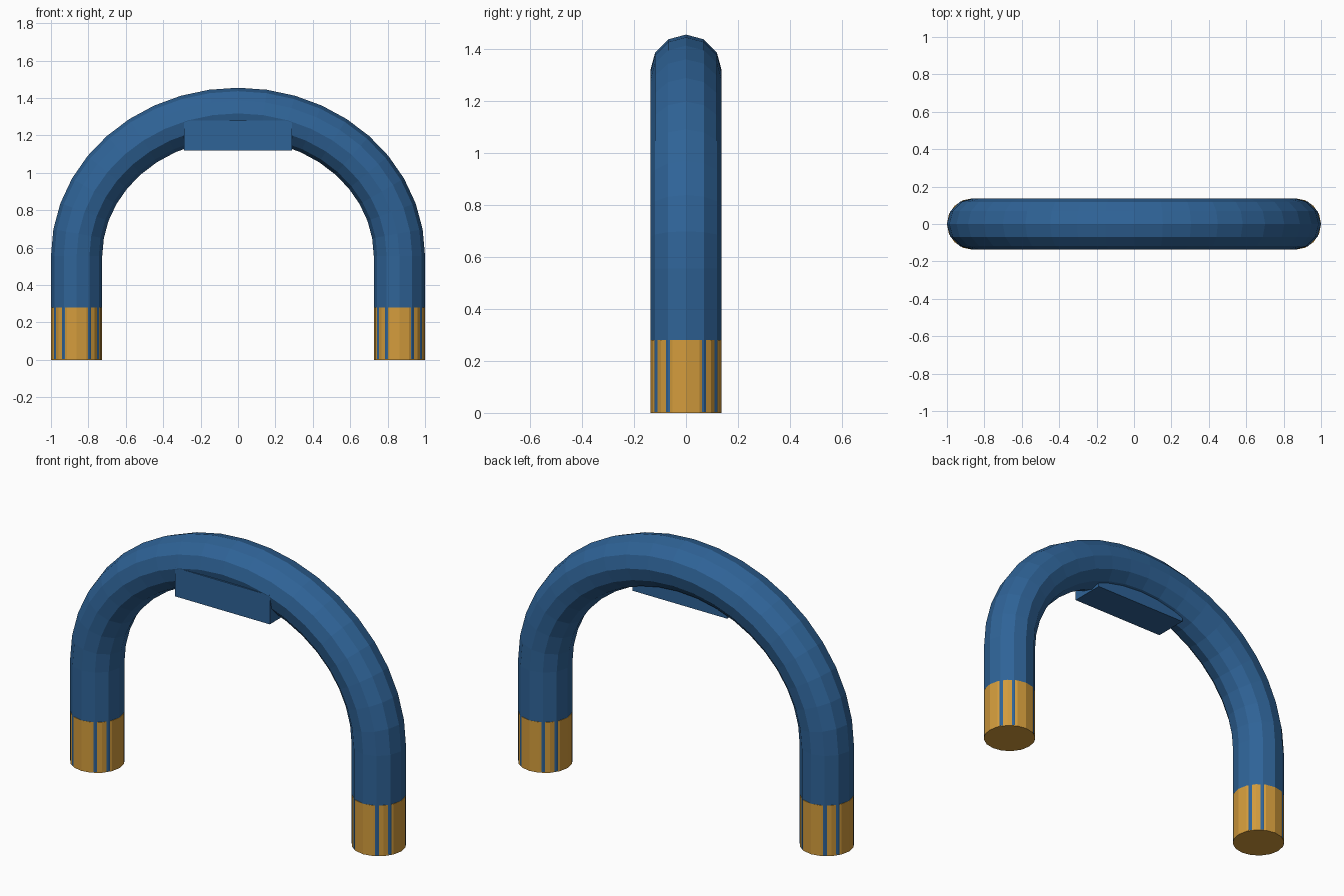
import bpy, bmesh
from math import sin, cos, pi
from mathutils import Vector

if "Cube" in bpy.data.objects:
    bpy.data.objects.remove(bpy.data.objects["Cube"])

RADIUS = 0.137          # tube radius
HALF_SPAN = 0.863       # centre line of each leg
SPRING = 0.555          # height where the arch begins
RISE = 0.763            # height of the arch centre line above that
SIDES = 12
STEPS = 20


def material(name, colour):
    mat = bpy.data.materials.new(name)
    mat.use_nodes = True
    mat.diffuse_color = (*colour, 1)
    mat.node_tree.nodes["Principled BSDF"].inputs["Base Color"].default_value = (*colour, 1)
    return mat


blue = material("blue", (0.028, 0.125, 0.31))
gold = material("gold", (0.65, 0.33, 0.045))


def finish(bm, name, mat):
    bmesh.ops.recalc_face_normals(bm, faces=bm.faces)
    mesh = bpy.data.meshes.new(name)
    bm.to_mesh(mesh)
    bm.free()
    mesh.materials.append(mat)
    obj = bpy.data.objects.new(name, mesh)
    bpy.context.collection.objects.link(obj)
    return obj


# Arched tube: a ring swept up one leg, over the half ellipse and down the other
path = [Vector((HALF_SPAN, 0, 0.004))]
for i in range(STEPS + 1):
    a = pi * i / STEPS
    path.append(Vector((HALF_SPAN * cos(a), 0, SPRING + RISE * sin(a))))
path.append(Vector((-HALF_SPAN, 0, 0.004)))

bm = bmesh.new()
rings = []
for i, p in enumerate(path):
    if p.z <= SPRING + 0.001:
        tangent = Vector((0, 0, 1 if p.x > 0 else -1))
    else:
        tangent = (path[i + 1] - path[i - 1]).normalized()
    outward = Vector((tangent.z, 0, -tangent.x))
    side = Vector((0, 1, 0))
    rings.append([bm.verts.new(p + RADIUS * (outward * cos(t) + side * sin(t)))
                  for t in (2 * pi * k / SIDES for k in range(SIDES))])
for low, high in zip(rings, rings[1:]):
    for k in range(SIDES):
        n = (k + 1) % SIDES
        bm.faces.new((low[k], low[n], high[n], high[k]))
bm.faces.new(rings[0])
bm.faces.new(rings[-1])
finish(bm, "arched_tube", blue)

# Foot sleeves: same radius, finer sides, so the tube corners show as thin stripes
for name, s in (("left_foot_sleeve", 1), ("right_foot_sleeve", -1)):
    bm = bmesh.new()
    bmesh.ops.create_cone(bm, cap_ends=True, segments=16, radius1=RADIUS,
                          radius2=RADIUS, depth=0.28)
    bmesh.ops.translate(bm, verts=bm.verts, vec=(s * HALF_SPAN, 0, 0.14))
    finish(bm, name, gold)

# Block under the crown, set toward the front
bm = bmesh.new()
bmesh.ops.create_cube(bm, size=1)
bmesh.ops.scale(bm, verts=bm.verts, vec=(0.58, 0.19, 0.16))
bmesh.ops.translate(bm, verts=bm.verts, vec=(0, -0.041, 1.2))
finish(bm, "crown_block", blue)
